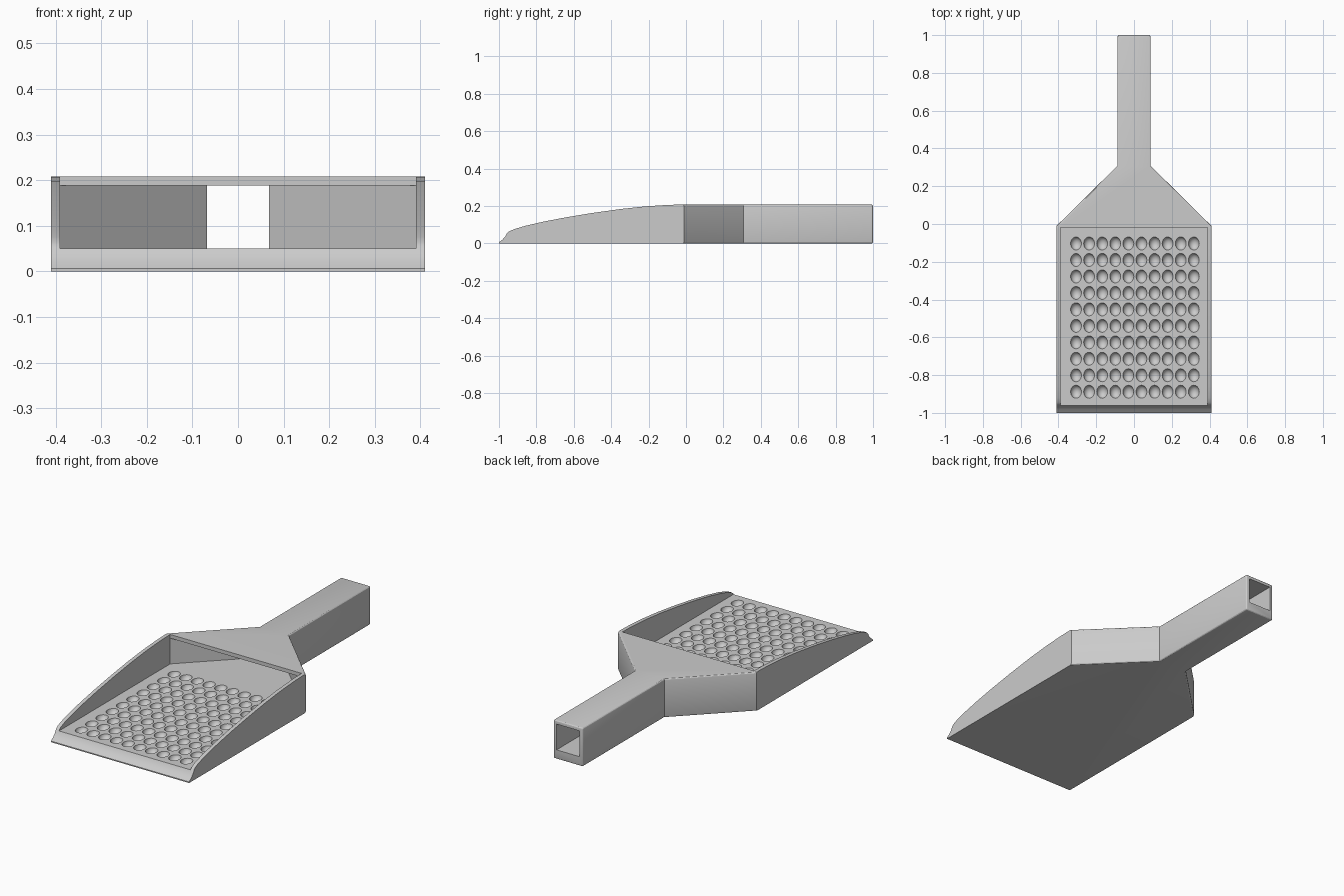
import bpy, bmesh
from mathutils import Matrix

cube = bpy.data.objects.get("Cube")
if cube:
    bpy.data.objects.remove(cube, do_unlink=True)

grey = bpy.data.materials.new("light_grey_plastic")
grey.use_nodes = True
COLOUR = (0.6, 0.6, 0.6, 1)
grey.diffuse_color = COLOUR
grey.node_tree.nodes["Principled BSDF"].inputs["Base Color"].default_value = COLOUR

FLOOR, TOP, ROOF = 0.05, 0.208, 0.188


def make_object(name, bm):
    bmesh.ops.recalc_face_normals(bm, faces=bm.faces)
    mesh = bpy.data.meshes.new(name)
    bm.to_mesh(mesh)
    bm.free()
    mesh.materials.append(grey)
    obj = bpy.data.objects.new(name, mesh)
    bpy.context.collection.objects.link(obj)
    return obj


def prism(points, offset):
    """Close a loop of 3D points and extrude it by an offset."""
    bm = bmesh.new()
    face = bm.faces.new([bm.verts.new(p) for p in points])
    out = bmesh.ops.extrude_face_region(bm, geom=[face])
    moved = [v for v in out["geom"] if isinstance(v, bmesh.types.BMVert)]
    bmesh.ops.translate(bm, verts=moved, vec=offset)
    bmesh.ops.recalc_face_normals(bm, faces=bm.faces)
    return bm


def plan(half, z):
    """Mirror a half outline seen from above."""
    return [(x, y, z) for x, y in half] + [(-x, y, z) for x, y in reversed(half)]


def cut(target, cutter):
    cutter.hide_render = True
    mod = target.modifiers.new("cut", "BOOLEAN")
    mod.operation, mod.solver, mod.object = "DIFFERENCE", "EXACT", cutter
    bpy.context.view_layer.objects.active = target
    bpy.ops.object.modifier_apply(modifier=mod.name)
    bpy.data.objects.remove(cutter, do_unlink=True)


# Outer body: tray, shoulders and handle, softened behind the tray
outline = [(0.41, -1), (0.41, -0.01), (0.088, 0.308), (0.088, 1)]
bm = prism(plan(outline, 0), (0, 0, TOP))
soft = []
for e in bm.edges:
    a, b = e.verts
    mid = (a.co + b.co) / 2
    upright = abs(a.co.z - b.co.z) > 0.1
    if mid.y > 0.9 or (mid.y > 0.05 and not upright):
        soft.append(e)
bmesh.ops.bevel(bm, geom=soft, offset=0.009, segments=3, profile=0.5, affect="EDGES")
scoop = make_object("scoop", bm)

# Hollow through the shoulders and handle
inside = [(0.39, -1.1), (0.39, -0.018), (0.068, 0.3), (0.068, 1.1)]
cut(scoop, make_object("hollow_cutter", prism(plan(inside, FLOOR), (0, 0, ROOF - FLOOR))))

# Open top of the tray
tray = [(0.39, -1.1), (0.39, -0.018)]
cut(scoop, make_object("tray_cutter", prism(plan(tray, FLOOR), (0, 0, 0.3))))

# Curved side walls and sloping front lip
curve = [(-1, 0.006), (-0.982, 0.02), (-0.967, 0.036), (-0.957, 0.055),
         (-0.945, 0.065), (-0.92, 0.076), (-0.86, 0.094), (-0.76, 0.117),
         (-0.64, 0.14), (-0.5, 0.163), (-0.35, 0.184), (-0.22, 0.198),
         (-0.1, 0.206), (-0.03, 0.2079)]
loop = [(-0.5, y, z) for y, z in [(-1.1, 0.006)] + curve + [(-0.03, 0.4), (-1.1, 0.4)]]
cut(scoop, make_object("side_cutter", prism(loop, (1, 0, 0))))

# Ten by ten oval dimples in the tray floor
bm = bmesh.new()
for i in range(10):
    for j in range(10):
        place = Matrix.Translation((-0.307 + i * 0.0693, -0.888 + j * 0.0872, FLOOR + 0.004))
        bmesh.ops.create_uvsphere(bm, u_segments=24, v_segments=13, radius=1,
                                  matrix=place @ Matrix.Diagonal((0.029, 0.035, 0.03, 1)))
cut(scoop, make_object("dimple_cutter", bm))

bpy.ops.object.select_all(action="DESELECT")
scoop.select_set(True)
bpy.context.view_layer.objects.active = scoop
bpy.ops.object.shade_smooth_by_angle(angle=0.5)
